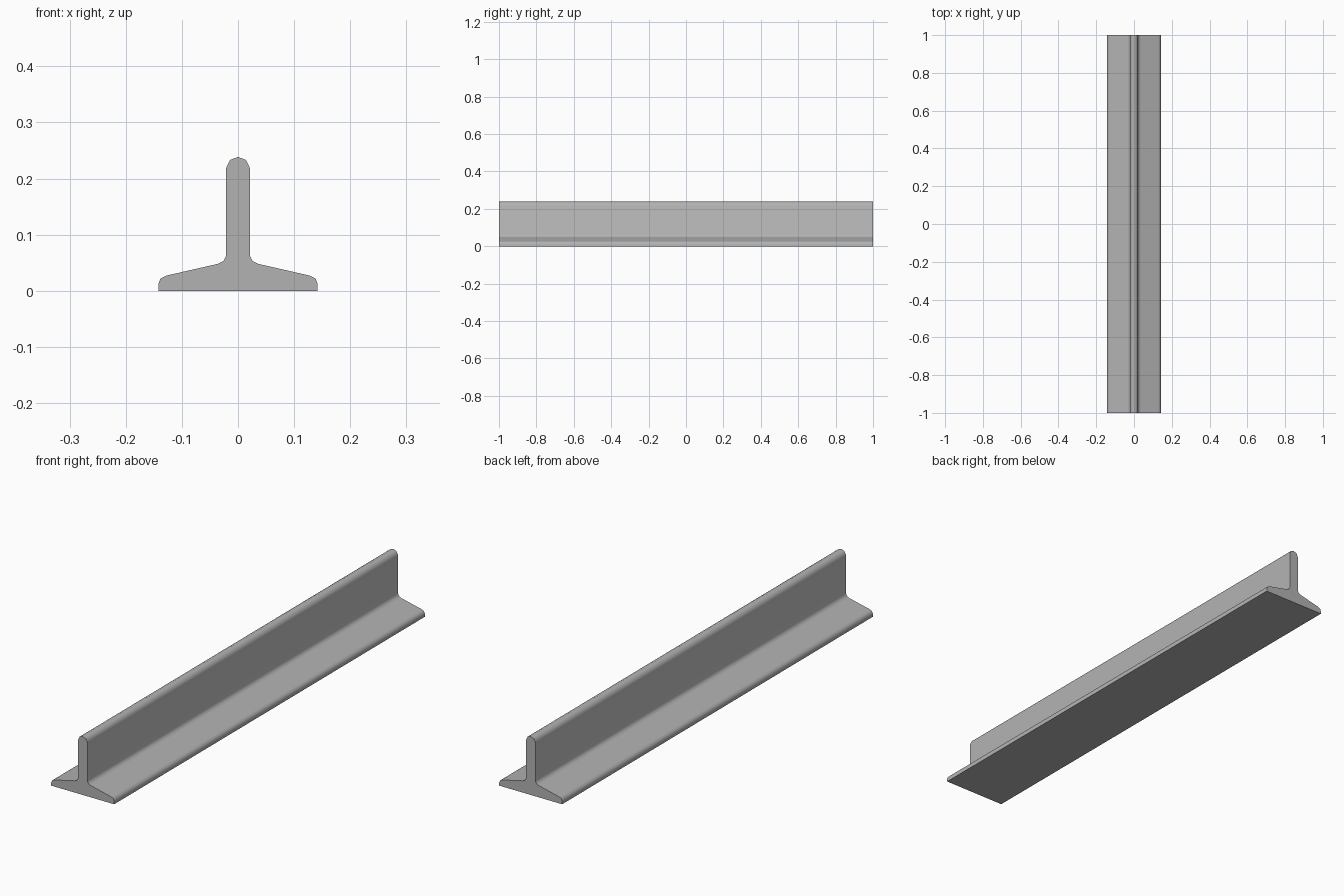
import bpy
import bmesh
import math

cube = bpy.data.objects.get("Cube")
if cube:
    bpy.data.objects.remove(cube, do_unlink=True)

# Plain grey steel
steel = bpy.data.materials.new("grey_steel")
steel.use_nodes = True
colour = (0.45, 0.45, 0.45, 1.0)
steel.diffuse_color = colour
steel.node_tree.nodes["Principled BSDF"].inputs["Base Color"].default_value = colour

# Right half of the tee section, from the foot up to the crown
half = [
    (0.142, 0.0), (0.142, 0.012), (0.138, 0.022), (0.128, 0.027),  # rounded toe
    (0.036, 0.048), (0.026, 0.053), (0.021, 0.063),                # root fillet
    (0.021, 0.219), (0.0145, 0.233),                               # rounded crown
]
crown = [(0.0, 0.2385)]
section = half + crown + [(-x, z) for x, z in reversed(half)]

# Extrude the mirrored section along the length
LENGTH = 2.0
bm = bmesh.new()
face = bm.faces.new([bm.verts.new((x, -LENGTH / 2, z)) for x, z in section])
end = bmesh.ops.extrude_face_region(bm, geom=[face], use_keep_orig=True)
end_verts = [v for v in end["geom"] if isinstance(v, bmesh.types.BMVert)]
bmesh.ops.translate(bm, vec=(0, LENGTH, 0), verts=end_verts)
bmesh.ops.recalc_face_normals(bm, faces=bm.faces)

mesh = bpy.data.meshes.new("tee_beam")
bm.to_mesh(mesh)
bm.free()
mesh.materials.append(steel)
beam = bpy.data.objects.new("tee_beam", mesh)
bpy.context.collection.objects.link(beam)

# Smooth fillets, crisp ends and base
bpy.ops.object.select_all(action="DESELECT")
beam.select_set(True)
bpy.context.view_layer.objects.active = beam
bpy.ops.object.shade_smooth_by_angle(angle=math.radians(60))
